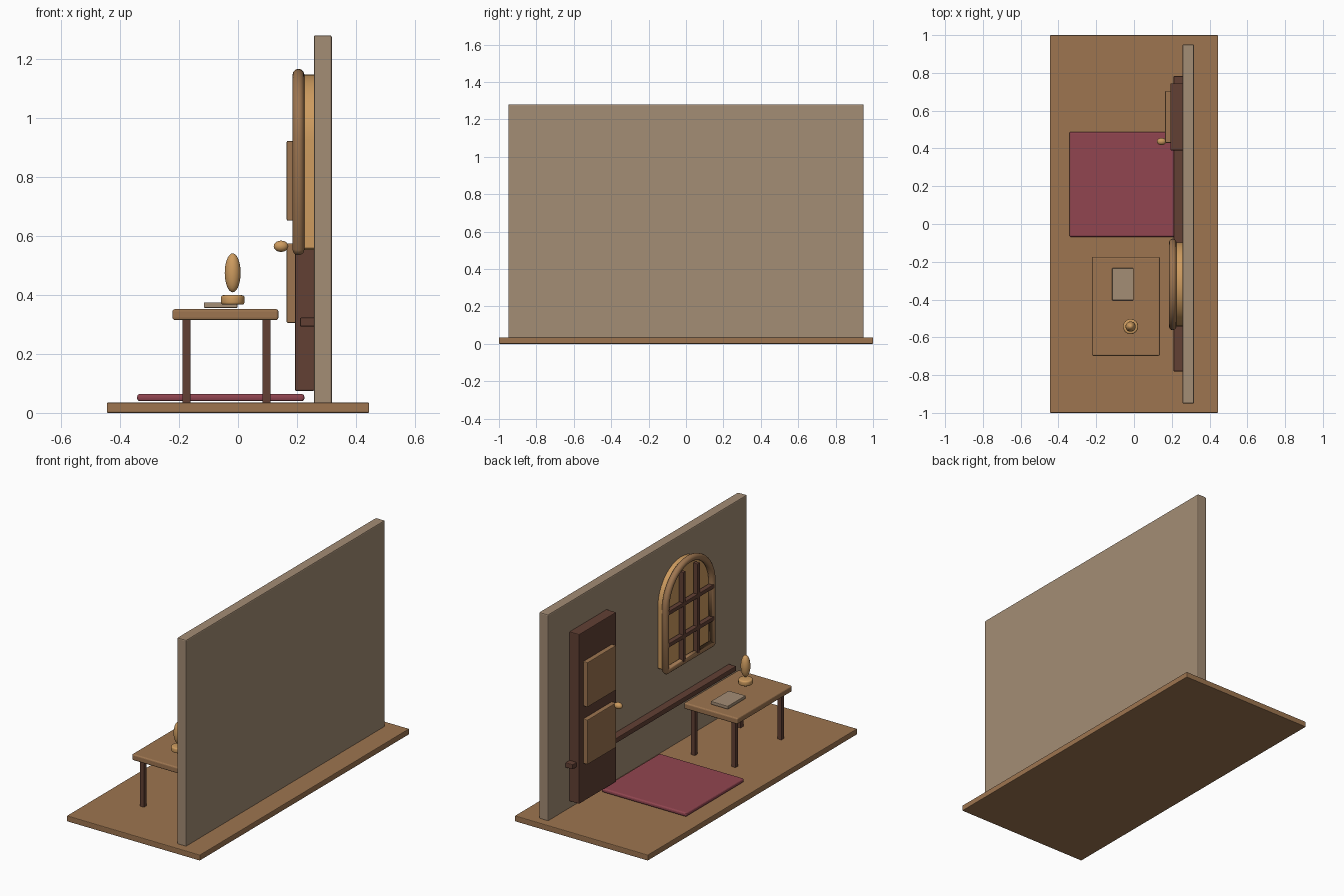
import bpy, bmesh, math
from mathutils import Vector

cube = bpy.data.objects.get("Cube")
if cube:
    bpy.data.objects.remove(cube, do_unlink=True)


def material(name, r, g, b):
    m = bpy.data.materials.new(name)
    m.use_nodes = True
    m.diffuse_color = (r, g, b, 1)
    m.node_tree.nodes["Principled BSDF"].inputs["Base Color"].default_value = (r, g, b, 1)
    return m


wood = material("oak wood", 0.337, 0.178, 0.080)
plaster = material("plaster", 0.371, 0.266, 0.178)
dark = material("dark wood", 0.122, 0.051, 0.034)
tan = material("golden tan", 0.61, 0.328, 0.114)
red = material("rug red", 0.283, 0.060, 0.080)


def finish(bm, name, mat, smooth=False):
    bmesh.ops.recalc_face_normals(bm, faces=bm.faces)
    me = bpy.data.meshes.new(name)
    bm.to_mesh(me)
    bm.free()
    ob = bpy.data.objects.new(name, me)
    bpy.context.collection.objects.link(ob)
    me.materials.append(mat)
    if smooth:
        bpy.context.view_layer.objects.active = ob
        bpy.ops.object.select_all(action='DESELECT')
        ob.select_set(True)
        bpy.ops.object.shade_smooth_by_angle(angle=math.radians(35))
    return ob


def box(name, mat, xs, ys, zs, bevel=0.004, segments=2):
    """Bevelled box from its x, y and z ranges."""
    bm = bmesh.new()
    bmesh.ops.create_cube(bm, size=1)
    for v in bm.verts:
        v.co = Vector([(lo + hi) / 2 + c * (hi - lo)
                       for c, (lo, hi) in zip(v.co, (xs, ys, zs))])
    bmesh.ops.bevel(bm, geom=bm.edges[:], offset=bevel, segments=segments,
                    profile=0.5, affect='EDGES')
    return finish(bm, name, mat)


def ellipsoid(name, mat, centre, radii):
    bm = bmesh.new()
    bmesh.ops.create_uvsphere(bm, u_segments=24, v_segments=14, radius=1)
    bmesh.ops.scale(bm, vec=radii, verts=bm.verts)
    bmesh.ops.translate(bm, vec=centre, verts=bm.verts)
    return finish(bm, name, mat, True)


# Room shell
box("floor", wood, (-0.445, 0.445), (-1, 1), (0, 0.035))
box("wall", plaster, (0.257, 0.318), (-0.95, 0.95), (0.03, 1.28), 0.006)
box("wall_rail", dark, (0.21, 0.26), (-0.78, 0.783), (0.293, 0.323))
box("rug", red, (-0.342, 0.225), (-0.068, 0.487), (0.04, 0.064), 0.009, 3)

# Door with two raised panels and a knob
box("door", dark, (0.193, 0.26), (0.39, 0.745), (0.075, 1.1))
for name, low in (("door_lower_panel", 0.305), ("door_upper_panel", 0.652)):
    box(name, wood, (0.165, 0.2), (0.43, 0.705), (low, low + 0.27))
ellipsoid("door_knob", tan, (0.146, 0.437, 0.565), (0.025, 0.019, 0.019))

# Table
box("table_top", wood, (-0.222, 0.137), (-0.698, -0.174), (0.315, 0.352), 0.008, 3)
for side, x in (("outer", -0.175), ("inner", 0.097)):
    for end, y in (("front", -0.655), ("back", -0.217)):
        box(f"table_leg_{side}_{end}", dark, (x - 0.014, x + 0.014),
            (y - 0.014, y + 0.014), (0.03, 0.32), 0.003)
box("book", plaster, (-0.116, -0.002), (-0.404, -0.234), (0.356, 0.375), 0.003)

# Lamp on the table
bm = bmesh.new()
bmesh.ops.create_cone(bm, cap_ends=True, segments=32, radius1=0.04, radius2=0.04, depth=0.032)
rims = [e for e in bm.edges if abs(e.verts[0].co.z - e.verts[1].co.z) < 0.001]
bmesh.ops.bevel(bm, geom=rims, offset=0.008, segments=3, profile=0.5, affect='EDGES')
bmesh.ops.translate(bm, vec=(-0.018, -0.543, 0.383), verts=bm.verts)
finish(bm, "lamp_base", tan, True)
ellipsoid("lamp_body", tan, (-0.018, -0.543, 0.475), (0.027, 0.027, 0.066))

# Arched window: outline shared by the backing and the round frame
mid, half, sill, spring, chamfer = -0.32, 0.222, 0.553, 0.925, 0.006
arch = [(mid + half * math.cos(a), spring + half * math.sin(a))
        for a in (math.pi * i / 24 for i in range(25))]
outline = arch + [(mid - half, sill + chamfer), (mid - half + chamfer, sill),
                  (mid + half - chamfer, sill), (mid + half, sill + chamfer)]

bm = bmesh.new()
face = bm.faces.new([bm.verts.new((0.258, y, z)) for y, z in outline])
side = bmesh.ops.extrude_face_region(bm, geom=[face])
bmesh.ops.translate(bm, vec=(-0.036, 0, 0),
                    verts=[g for g in side["geom"] if isinstance(g, bmesh.types.BMVert)])
finish(bm, "window_backing", tan, True)

curve = bpy.data.curves.new("window_frame", 'CURVE')
curve.dimensions = '3D'
curve.bevel_depth = 0.02
curve.bevel_resolution = 4
spline = curve.splines.new('POLY')
spline.points.add(len(outline) - 1)
for p, (y, z) in zip(spline.points, outline):
    p.co = (0.205, y, z, 1)
spline.use_cyclic_u = True
curve.materials.append(wood)
frame = bpy.data.objects.new("window_frame", curve)
bpy.context.collection.objects.link(frame)

# Window bars
for i, offset in enumerate((-0.068, 0.068)):
    y = mid + offset
    box(f"window_upright_{i + 1}", dark, (0.186, 0.216), (y - 0.012, y + 0.012),
        (0.55, 1.1), 0.003)
for i, z in enumerate((0.71, 0.905)):
    box(f"window_crossbar_{i + 1}", dark, (0.186, 0.216), (-0.54, -0.1),
        (z - 0.012, z + 0.012), 0.003)
